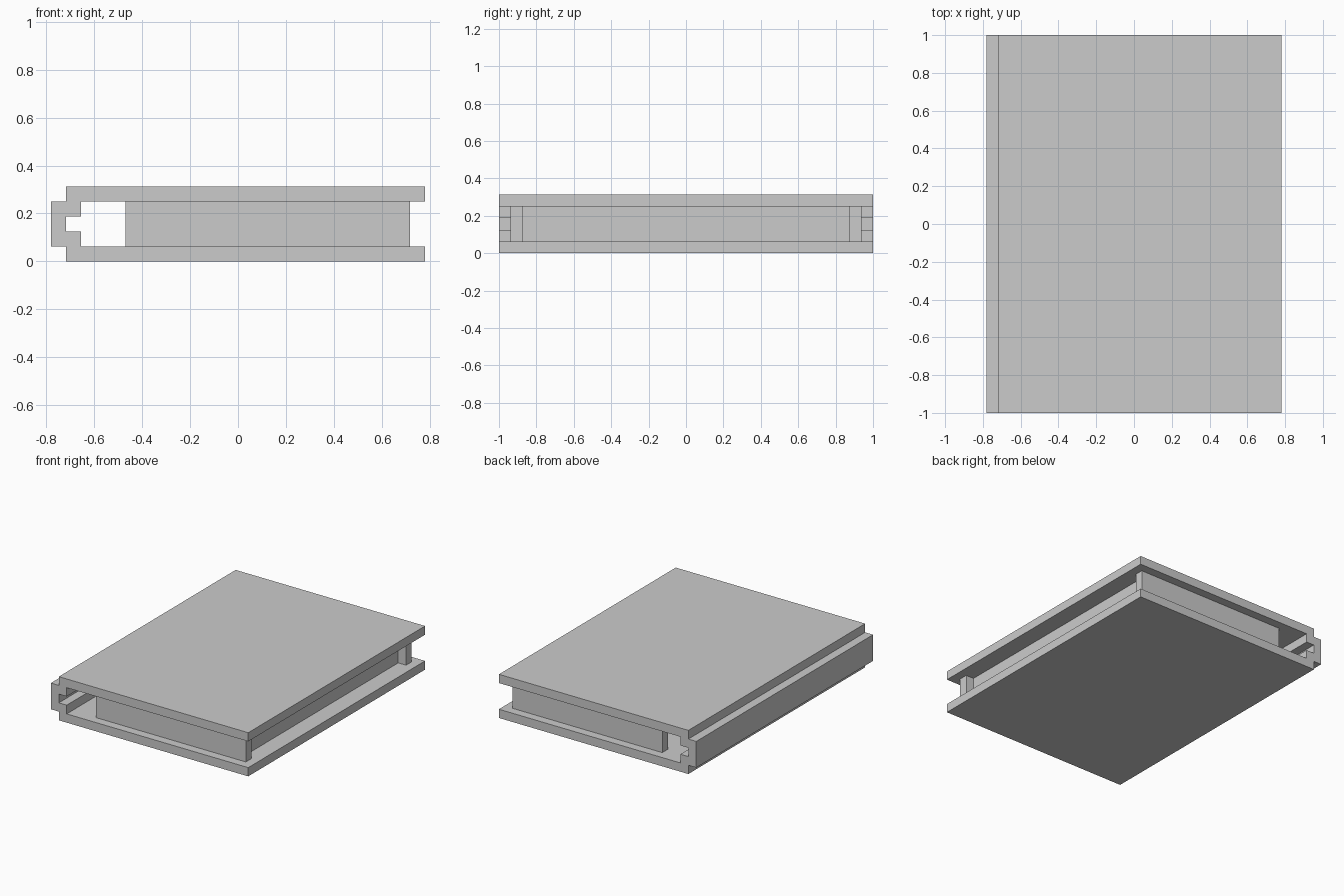
import bpy, bmesh

if "Cube" in bpy.data.objects:
    bpy.data.objects.remove(bpy.data.objects["Cube"])

U = 1 / 16  # the whole model sits on a 1/16 grid


def extrude_profile(name, points, y0, y1):
    """Extrude an x/z outline (grid units) along y."""
    bm = bmesh.new()
    face = bm.faces.new([bm.verts.new((x * U, y0 * U, z * U)) for x, z in points])
    out = bmesh.ops.extrude_face_region(bm, geom=[face])
    verts = [v for v in out["geom"] if isinstance(v, bmesh.types.BMVert)]
    bmesh.ops.translate(bm, verts=verts, vec=(0, (y1 - y0) * U, 0))
    bmesh.ops.recalc_face_normals(bm, faces=bm.faces)
    mesh = bpy.data.meshes.new(name)
    bm.to_mesh(mesh)
    bm.free()
    obj = bpy.data.objects.new(name, mesh)
    bpy.context.collection.objects.link(obj)
    return obj


def box(name, x0, x1, y0, y1, z0, z1):
    return extrude_profile(name, [(x0, z0), (x1, z0), (x1, z1), (x0, z1)], y0, y1)


# Cover: lower half of the outline, mirrored about mid height
half = [(-12.5, 1), (-11.5, 1), (-11.5, 0), (12.5, 0), (12.5, 1),
        (-10.5, 1), (-10.5, 2), (-11.5, 2)]
cover = half + [(x, 5 - z) for x, z in reversed(half)]
extrude_profile("cover_and_spine", cover, -16, 16)

# Page edges along the front and back
for name, y in (("front_page_edge", -15), ("back_page_edge", 14)):
    box(name, -7.5, 11.5, y, y + 1, 1, 4)

# Recessed page edge along the opening side
box("side_page_edge", 9.5, 10.5, -14, 14, 1, 4)
